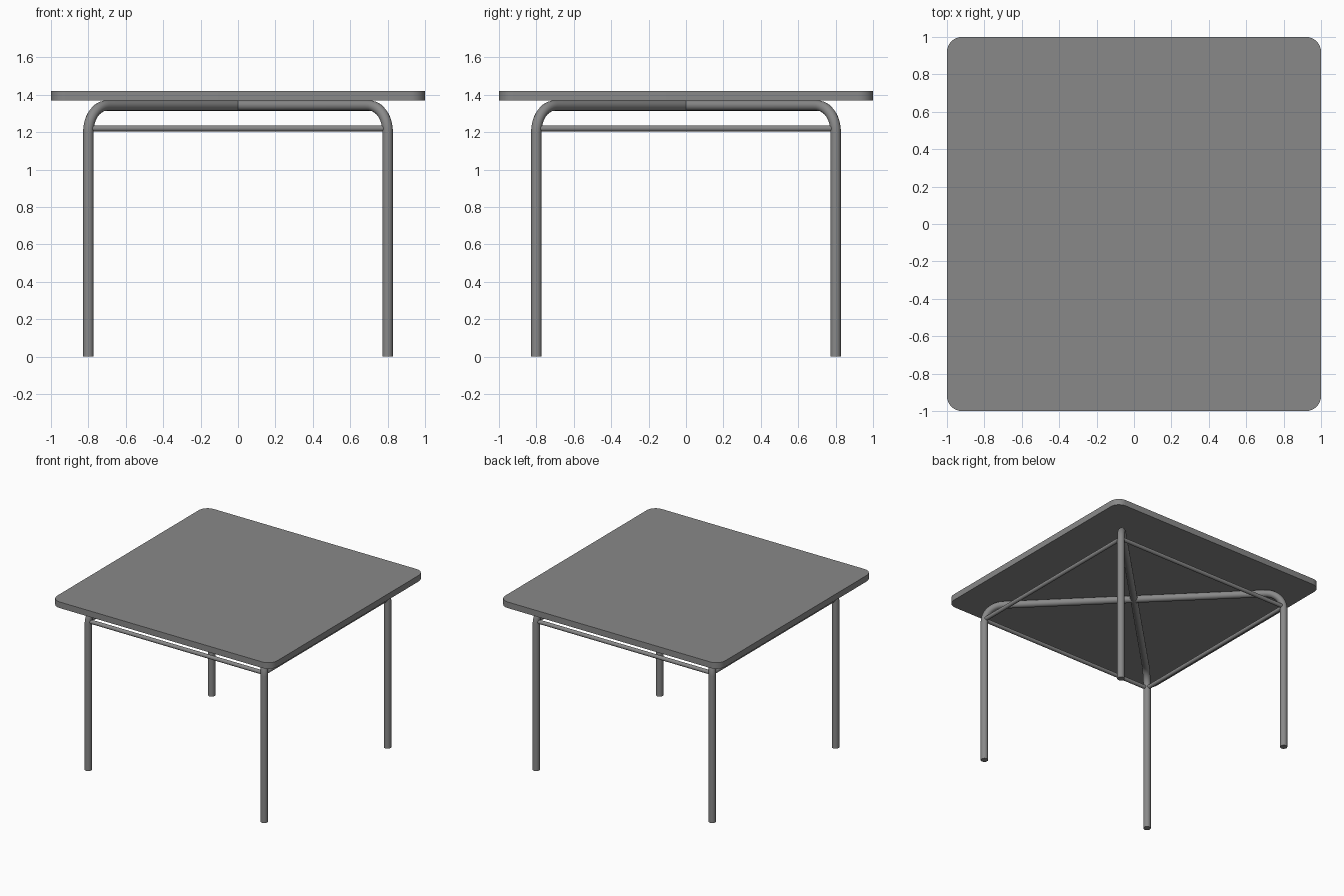
import bpy
import bmesh
from math import sin, cos, pi, sqrt, radians
from mathutils import Vector

cube = bpy.data.objects.get("Cube")
if cube:
    bpy.data.objects.remove(cube)

LEG = 0.8            # leg offset on both axes
PIPE_R = 0.028
RAIL_R = 0.016
TOP_LOW, TOP_HIGH = 1.37, 1.42
PIPE_Z = TOP_LOW - PIPE_R
BEND = 0.14


def make_material(name, value):
    mat = bpy.data.materials.new(name)
    mat.use_nodes = True
    color = (value, value, value, 1)
    mat.diffuse_color = color
    mat.node_tree.nodes["Principled BSDF"].inputs["Base Color"].default_value = color
    return mat


grey = make_material("plain_grey", 0.25)


def finish(obj):
    bpy.ops.object.select_all(action="DESELECT")
    obj.select_set(True)
    bpy.context.view_layer.objects.active = obj
    if obj.type == "CURVE":
        bpy.ops.object.convert(target="MESH")
        obj = bpy.context.object
    bpy.ops.object.shade_smooth_by_angle(angle=radians(35))


def tube(name, points, radius):
    """Round capped tube swept along a list of points."""
    curve = bpy.data.curves.new(name, "CURVE")
    curve.dimensions = "3D"
    curve.bevel_depth = radius
    curve.bevel_resolution = 6
    curve.use_fill_caps = True
    spline = curve.splines.new("POLY")
    spline.points.add(len(points) - 1)
    for p, co in zip(spline.points, points):
        p.co = (*co, 1)
    curve.materials.append(grey)
    obj = bpy.data.objects.new(name, curve)
    bpy.context.collection.objects.link(obj)
    finish(obj)


# Table top: square slab with rounded vertical corners
bm = bmesh.new()
bmesh.ops.create_cube(bm, size=1)
bmesh.ops.scale(bm, vec=(2, 2, TOP_HIGH - TOP_LOW), verts=bm.verts)
bmesh.ops.translate(bm, vec=(0, 0, (TOP_LOW + TOP_HIGH) / 2), verts=bm.verts)
upright = [e for e in bm.edges if abs(e.verts[0].co.z - e.verts[1].co.z) > 0.01]
bmesh.ops.bevel(bm, geom=upright, offset=0.08, segments=8, profile=0.5, affect="EDGES")
mesh = bpy.data.meshes.new("table_top")
bm.to_mesh(mesh)
bm.free()
mesh.materials.append(grey)
top = bpy.data.objects.new("table_top", mesh)
bpy.context.collection.objects.link(top)
finish(top)

# Two bent pipes crossing on the diagonals, each forming a pair of legs
reach = LEG * sqrt(2)
half = [(reach, 0)]
for i in range(13):
    a = i / 12 * pi / 2
    half.append((reach - BEND + BEND * cos(a), PIPE_Z - BEND + BEND * sin(a)))
profile = half + [(-d, z) for d, z in reversed(half)]
for name, side in (("leg_pipe_a", 1), ("leg_pipe_b", -1)):
    tube(name, [(d / sqrt(2), side * d / sqrt(2), z) for d, z in profile], PIPE_R)

# Thin rails joining neighbouring legs
corners = [Vector((x, y, 1.22)) for x, y in ((-LEG, -LEG), (LEG, -LEG), (LEG, LEG), (-LEG, LEG))]
for i, name in enumerate(("front_rail", "left_rail", "back_rail", "right_rail")):
    tube(name, [corners[i], corners[(i + 1) % 4]], RAIL_R)
